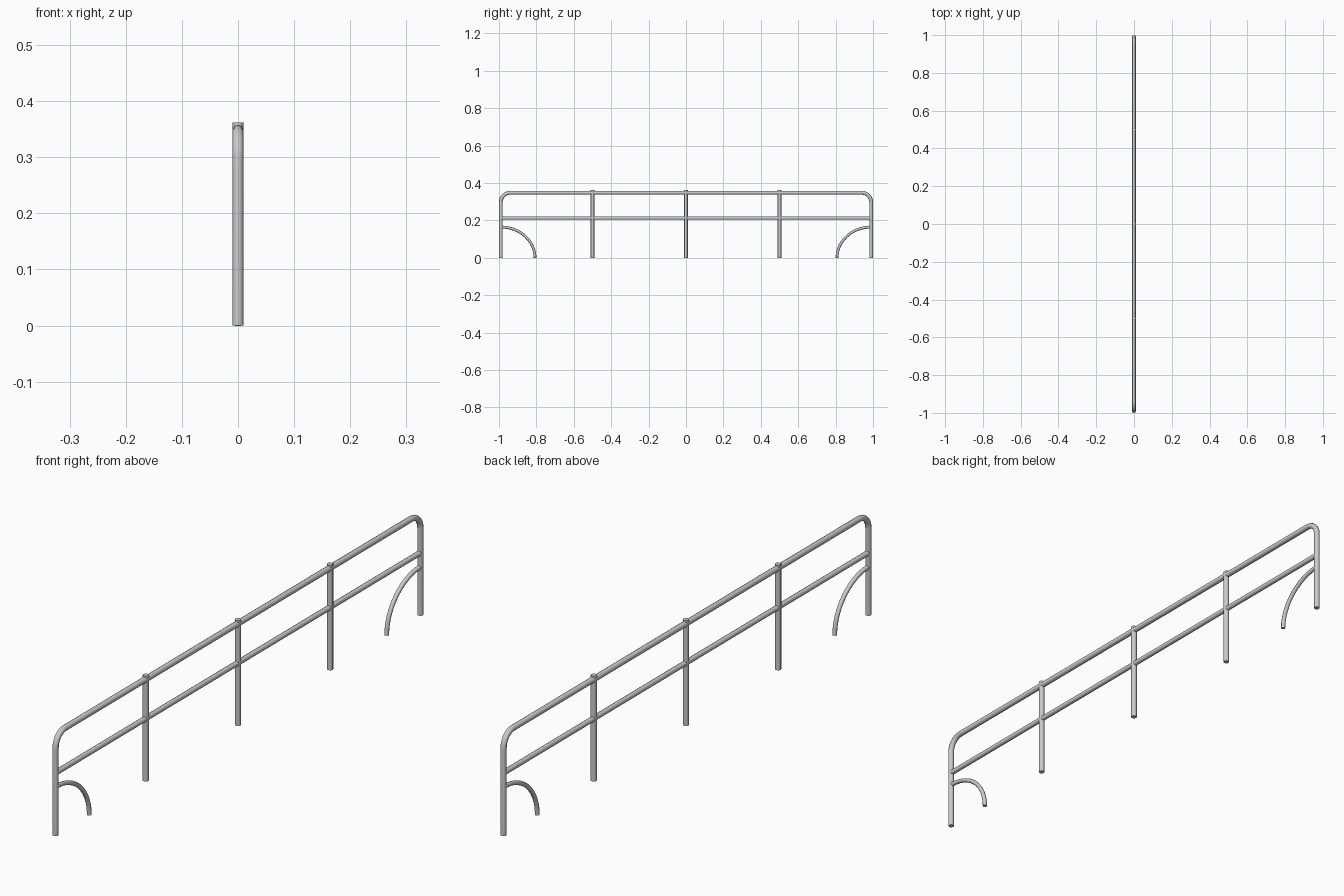
import bpy, bmesh, math
from mathutils import Vector

if "Cube" in bpy.data.objects:
    bpy.data.objects.remove(bpy.data.objects["Cube"])


def tube(name, path, r, sides=8):
    """Sweep a round section along a path of (y, z) points in the x = 0 plane."""
    pts = [Vector((0, y, z)) for y, z in path]
    side = Vector((1, 0, 0))
    bm = bmesh.new()
    rings = []
    for i, p in enumerate(pts):
        t = (pts[min(i + 1, len(pts) - 1)] - pts[max(i - 1, 0)]).normalized()
        up = side.cross(t)
        rings.append([bm.verts.new(p + r * (math.cos(a) * side + math.sin(a) * up))
                      for a in (2 * math.pi * k / sides for k in range(sides))])
    for a, b in zip(rings, rings[1:]):
        for k in range(sides):
            n = (k + 1) % sides
            bm.faces.new((a[k], a[n], b[n], b[k])).smooth = True
    bm.faces.new(rings[0][::-1])
    bm.faces.new(rings[-1])
    bmesh.ops.recalc_face_normals(bm, faces=bm.faces)
    me = bpy.data.meshes.new(name)
    bm.to_mesh(me)
    bm.free()
    ob = bpy.data.objects.new(name, me)
    bpy.context.collection.objects.link(ob)
    bpy.ops.object.select_all(action='DESELECT')
    ob.select_set(True)
    bpy.context.view_layer.objects.active = ob
    bpy.ops.object.shade_smooth_by_angle(angle=math.radians(60))
    return ob


def arc(cy, cz, ry, rz, a0, a1, n):
    return [(cy + ry * math.cos(a), cz + rz * math.sin(a))
            for a in (math.radians(a0 + (a1 - a0) * i / n) for i in range(n + 1))]


END, TOP, BEND = 0.99, 0.348, 0.05

# Outer hoop: end posts and top rail in one bent tube
hoop = [(END, 0)] + arc(END - BEND, TOP - BEND, BEND, BEND, 0, 90, 8)
tube("outer_frame", hoop + [(-y, z) for y, z in reversed(hoop)], 0.01)

# Middle rail
tube("middle_rail", [(-END, 0.213), (END, 0.213)], 0.009)

# Intermediate posts
for i, y in enumerate((-0.5, 0, 0.5)):
    tube(f"post_{i + 1}", [(y, 0), (y, 0.362)], 0.01)

# Curved end braces
brace = arc(END, 0, 0.183, 0.165, 180, 90, 12)
tube("brace_back", brace, 0.0075)
tube("brace_front", [(-y, z) for y, z in brace], 0.0075)
